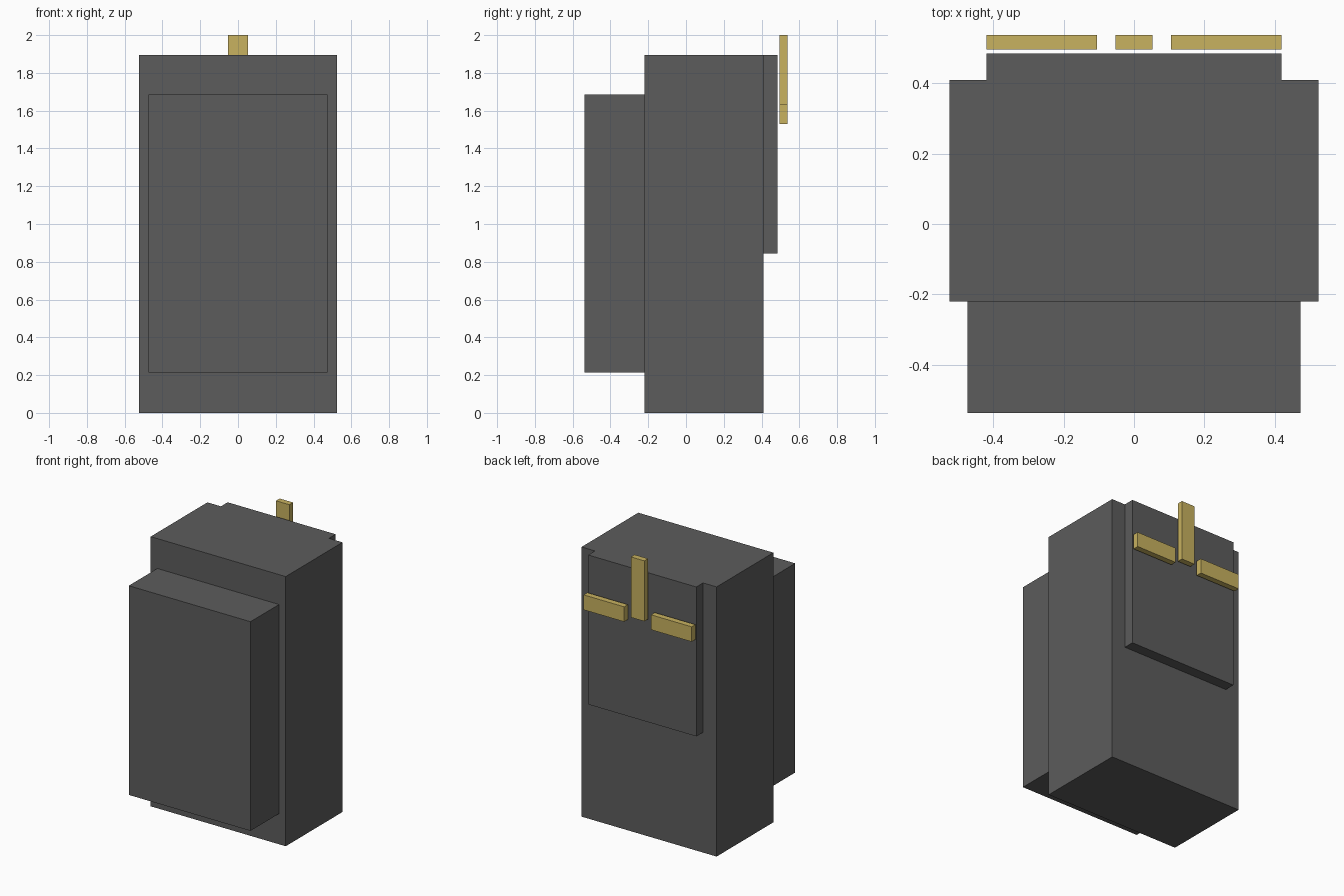
import bpy

cube = bpy.data.objects.get("Cube")
if cube:
    bpy.data.objects.remove(cube, do_unlink=True)


def make_material(name, color):
    mat = bpy.data.materials.new(name)
    mat.use_nodes = True
    mat.diffuse_color = color
    mat.node_tree.nodes["Principled BSDF"].inputs["Base Color"].default_value = color
    return mat


grey = make_material("dark grey", (0.107, 0.107, 0.107, 1))
brass = make_material("brass", (0.578, 0.445, 0.117, 1))


def box(name, xs, ys, zs, mat):
    """Add a box spanning the given (low, high) ranges."""
    spans = (xs, ys, zs)
    bpy.ops.mesh.primitive_cube_add(size=1, location=[(a + b) / 2 for a, b in spans])
    obj = bpy.context.object
    obj.name = name
    obj.scale = [b - a for a, b in spans]
    bpy.ops.object.transform_apply(location=False, rotation=False, scale=True)
    obj.data.materials.append(mat)
    return obj


# Housing: main body, raised front block and raised rear panel
box("main_body", (-0.525, 0.525), (-0.22, 0.41), (0, 1.895), grey)
box("front_block", (-0.473, 0.473), (-0.537, -0.22), (0.215, 1.685), grey)
box("rear_panel", (-0.42, 0.42), (0.41, 0.485), (0.845, 1.895), grey)

# Metal prongs standing just clear of the rear panel
prong_y = (0.496, 0.537)
box("upright_prong", (-0.052, 0.052), prong_y, (1.575, 2.0), brass)
for name, xs in (("left_prong", (0.105, 0.42)), ("right_prong", (-0.42, -0.105))):
    box(name, xs, prong_y, (1.53, 1.635), brass)
